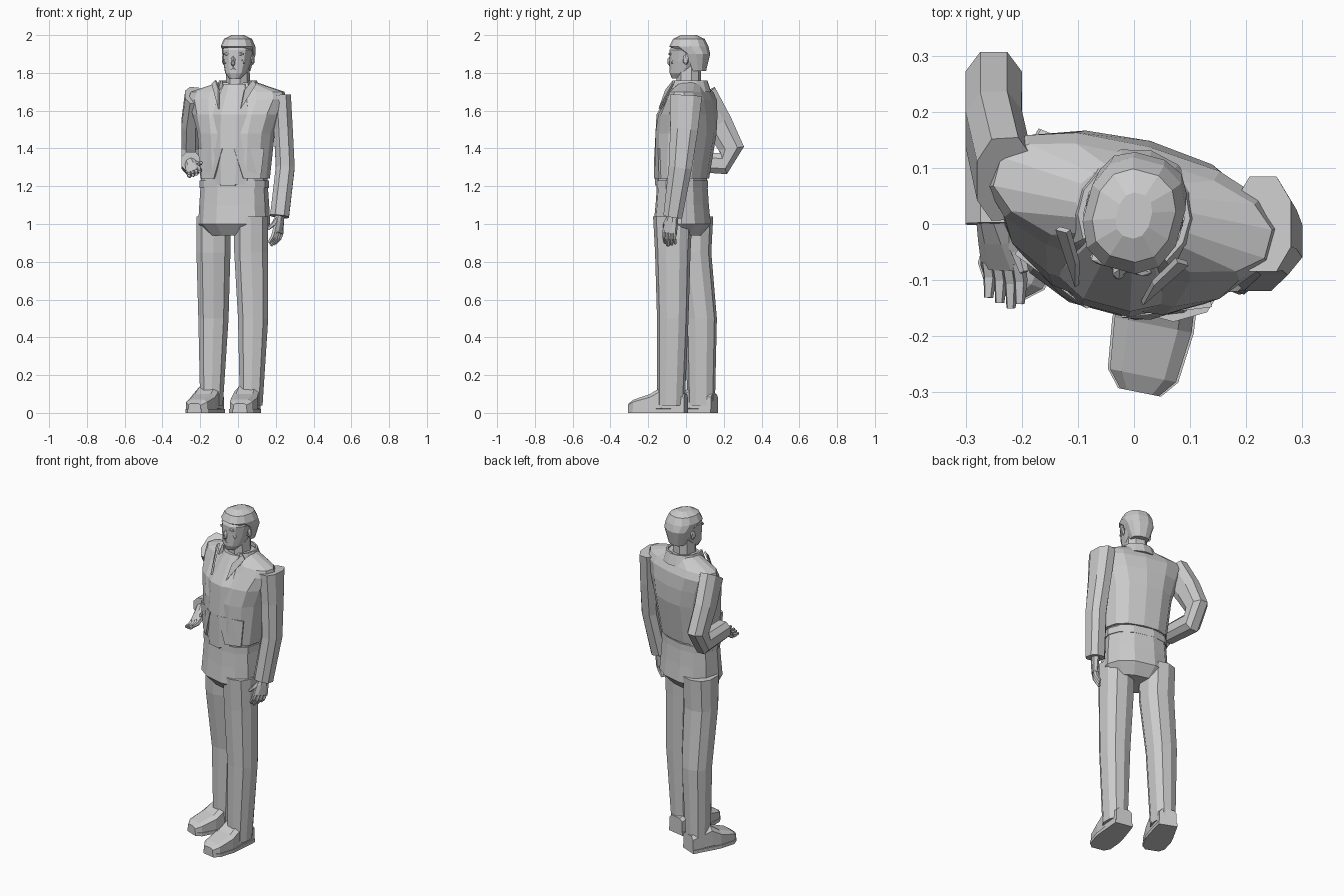
import bpy, bmesh, math
from mathutils import Vector, Matrix

cube = bpy.data.objects.get("Cube")
if cube:
    bpy.data.objects.remove(cube, do_unlink=True)

material = bpy.data.materials.new("plain grey")
material.use_nodes = True
grey = (.6, .6, .6, 1)
material.diffuse_color = grey
material.node_tree.nodes["Principled BSDF"].inputs["Base Color"].default_value = grey

# The upper body is turned slightly towards its right
UP = Vector((0, 0, 1))
ACROSS = Vector((1, 0, 0))
TURN = math.radians(-15)
SIDE = Vector((math.cos(TURN), math.sin(TURN), 0))
FRONT = SIDE.cross(UP)


def finish(name, bm):
    bmesh.ops.recalc_face_normals(bm, faces=bm.faces)
    mesh = bpy.data.meshes.new(name)
    bm.to_mesh(mesh)
    bm.free()
    mesh.materials.append(material)
    part = bpy.data.objects.new(name, mesh)
    bpy.context.collection.objects.link(part)
    return part


def section(count, power):
    """Rounded-box outline filling a unit square."""
    points = []
    for i in range(count):
        angle = math.tau * (i + .5) / count
        points.append([math.copysign(abs(value) ** (2 / power), value)
                       for value in (math.cos(angle), math.sin(angle))])
    reach = max(x for x, y in points)
    return [(x / reach, y / reach) for x, y in points]


def skin(name, rings):
    """Close a row of equal point rings into a solid."""
    bm = bmesh.new()
    rings = [[bm.verts.new(point) for point in ring] for ring in rings]
    for lower, upper in zip(rings, rings[1:]):
        for i in range(len(lower)):
            bm.faces.new((lower[i - 1], lower[i], upper[i], upper[i - 1]))
    bm.faces.new(rings[0])
    bm.faces.new(rings[-1])
    return finish(name, bm)


def loft(name, stations, side=SIDE, axis=None, count=10, power=2.4):
    """Skin over stations of centre, half width and half depth."""
    centres = [Vector(station[0]) for station in stations]
    rings = []
    for i, (_, width, depth) in enumerate(stations):
        ahead = centres[min(i + 1, len(centres) - 1)]
        behind = centres[max(i - 1, 0)]
        along = axis or (ahead - behind).normalized()
        across = (side - along * along.dot(side)).normalized()
        outward = along.cross(across)
        rings.append([centres[i] + across * (x * width) + outward * (y * depth)
                      for x, y in section(count, power)])
    return skin(name, rings)


def body(name, centre, rows, count=12):
    """Level rings from height, forward offset, half width and half depth."""
    loft(name, [(centre + FRONT * forward + UP * z, width, depth)
                for z, forward, width, depth in rows], axis=UP, count=count)


def panel(name, points):
    bm = bmesh.new()
    bm.faces.new([bm.verts.new(point) for point in points])
    modifier = finish(name, bm).modifiers.new("thickness", "SOLIDIFY")
    modifier.thickness = .01
    modifier.offset = 0


# Trousers
WAIST = Vector((-.02, -.02, 0))
body("hips", WAIST, [(.94, 0, .13, .09), (1, 0, .185, .14),
                     (1.1, 0, .18, .13), (1.25, 0, .17, .12)])
body("waistband", WAIST, [(z, 0, .18, .125) for z in (1.19, 1.23)])
panel("belt_buckle", [WAIST + FRONT * .13 + SIDE * x + UP * z
                      for x, z in ((-.04, 1.2), (.04, 1.2), (.04, 1.23), (-.04, 1.23))])


def leg(name, hip, knee, ankle):
    """Trouser leg tapering the same way on both sides."""
    joints = ((hip, 1.04, .09, .1), (hip, .85, .09, .09),
              (knee, .5, .08, .08), (ankle, .04, .06, .07))
    loft(name, [((*place, z), width, depth) for place, z, width, depth in joints], ACROSS, UP)


leg("left_leg", (.07, -.07), (.08, -.07), (.07, -.08))
leg("right_leg", (-.13, .04), (-.13, .08), (-.14, .08))


# Shoes with thin soles
def shoe(name, heel, toe):
    heel, toe = Vector((*heel, 0)), Vector((*toe, 0))
    along = (toe - heel).normalized()
    side = along.cross(UP)
    upper, sole = [], []
    for step, width, height in ((0, .05, .1), (.4, .065, .14), (.6, .07, .1),
                                (.9, .06, .07), (1, .035, .05)):
        place = heel.lerp(toe, step)
        upper.append((place + UP * height / 2, width, height / 2))
        sole.append((place + UP * .01, width + .004, .01))
    loft(name, upper, side, along, count=8, power=4)
    loft(name + "_sole", sole, side, along, count=4)


shoe("left_shoe", (.07, 0), (.01, -.3))
shoe("right_shoe", (-.12, .15), (-.23, -.12))

# Jacket over a shirt
CHEST = Vector((-.01, 0, 0))
body("jacket", CHEST, [(1.24, .02, .18, .13), (1.48, 0, .2, .15), (1.58, -.01, .23, .14),
                       (1.66, -.03, .26, .11), (1.7, -.03, .25, .09), (1.75, -.03, .1, .06)], count=14)
body("shirt", CHEST, [(1.21, .04, .12, .12), (1.4, .03, .13, .13),
                      (1.58, .02, .13, .13), (1.74, -.01, .07, .07)])


def front_panel(name, mirror, outline):
    panel(name, [CHEST + SIDE * (mirror * x) + FRONT * forward + UP * z
                 for x, forward, z in outline])


for name, mirror in (("left", 1), ("right", -1)):
    # Open front edge at the hem, then the lapel
    front_panel(name + "_front_flap", mirror, [(.03, .16, 1.4), (.08, .15, 1.24),
                                               (.16, .1, 1.24), (.18, .1, 1.4)])
    front_panel(name + "_lapel", mirror, [(.07, .09, 1.71), (.06, .13, 1.61),
                                          (.12, .04, 1.74), (.1, .04, 1.76)])

# Standing collar, open at the front
NECK = Vector((0, .015, 0))
collar = []
for i in range(11):
    angle = math.radians(26 * i - 40)
    outward = SIDE * math.cos(angle) - FRONT * math.sin(angle)
    collar.append([NECK + outward * radius + UP * z
                   for radius, z in ((.12, 1.7), (.1, 1.76), (.09, 1.76), (.09, 1.7))])
skin("collar", collar)


def sleeve(name, path):
    """Flattened tube that narrows evenly from shoulder to cuff."""
    last = len(path) - 1
    loft(name, [(point, .05, .085 - .035 * i / last) for i, point in enumerate(path)],
         ACROSS, count=8)


sleeve("left_sleeve", [(.23, 0, 1.68), (.24, -.01, 1.5), (.25, -.03, 1.3), (.22, -.07, 1.04)])
sleeve("right_sleeve", [(-.23, .08, 1.68), (-.25, .17, 1.53), (-.25, .24, 1.4),
                        (-.25, .2, 1.32), (-.25, 0, 1.33)])


# Hands: palm, four curled fingers and a thumb
def digit(name, root, along, curl, side):
    middle = root + along / 2 + curl / 4
    loft(name, [(root, .01, .012), (middle, .01, .011), (root + along + curl, .007, .007)],
         side, count=5, power=2)


def hand(name, wrist, along, side):
    wrist, along, side = Vector(wrist), Vector(along).normalized(), Vector(side)
    side = (side - along * along.dot(side)).normalized()
    curl = along.cross(side) * .03
    loft(name + "_palm", [(wrist - along * .02, .026, .022), (wrist + along * .03, .034, .02),
                          (wrist + along * .09, .042, .015)], side, along, count=8)
    for i, finger in enumerate(("index", "middle", "ring", "little")):
        root = wrist + along * .08 + side * (.03 - .02 * i)
        length = .08 - .01 * abs(i - 1)
        digit(f"{name}_{finger}_finger", root, along * length, curl, side)
    root = wrist + along * .02 + side * .025
    digit(name + "_thumb", root, along * .06 + side * .03, curl, curl)


hand("left_hand", (.22, -.07, 1.04), (-.1, -.2, -1), (-.5, -.8, 0))
hand("right_hand", (-.25, 0, 1.32), (.2, -.8, -.5), (.8, .1, .5))

# Neck, head and hair
body("neck", NECK, [(1.7, 0, .06, .06), (1.85, 0, .055, .06)], count=8)
body("head", NECK, [(1.77, .06, .03, .03), (1.8, .04, .055, .06), (1.86, .01, .07, .09),
                    (1.92, 0, .08, .1), (1.98, 0, .05, .06)])
body("hair", NECK, [(1.81, -.05, .05, .04), (1.9, -.04, .08, .07), (1.94, 0, .086, .1),
                    (1.98, 0, .07, .08), (2, 0, .03, .04)])


def blob(name, across, forward, z, size):
    """Faceted facial form, sized across, in depth and in height."""
    bm = bmesh.new()
    bmesh.ops.create_icosphere(bm, subdivisions=1, radius=1)
    place = NECK + SIDE * across + FRONT * forward + UP * z
    turn = Matrix.Rotation(TURN, 4, "Z")
    bm.transform(Matrix.LocRotScale(place, turn.to_quaternion(), Vector(size)))
    finish(name, bm)


blob("nose", 0, .1, 1.86, (.014, .02, .03))
blob("lips", 0, .095, 1.82, (.025, .01, .008))
for name, mirror in (("left", 1), ("right", -1)):
    blob(name + "_brow", .034 * mirror, .09, 1.9, (.026, .012, .009))
    blob(name + "_cheek", .04 * mirror, .07, 1.86, (.022, .02, .02))
    blob(name + "_ear", .08 * mirror, -.005, 1.87, (.01, .018, .03))
